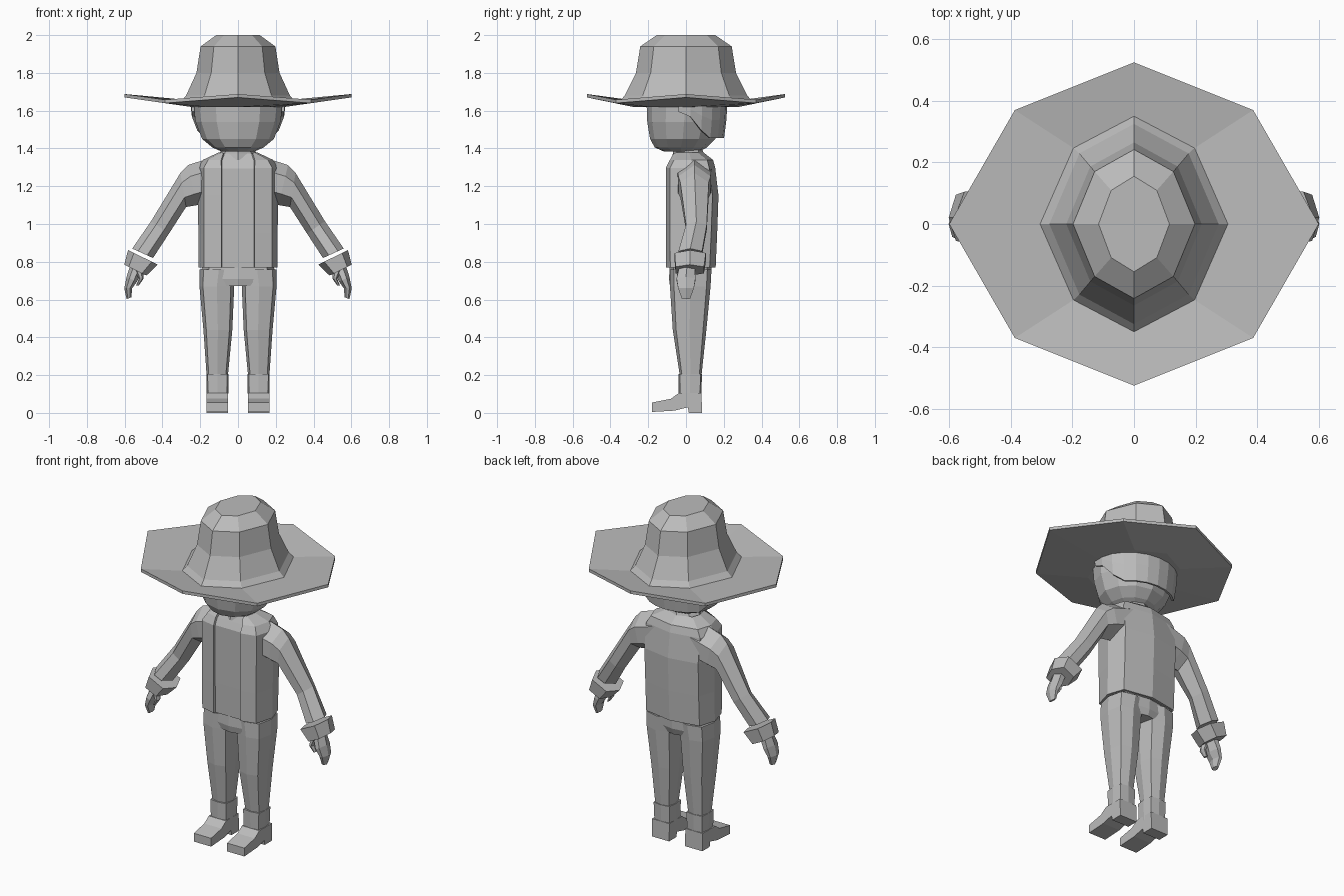
import bpy, bmesh, math

if "Cube" in bpy.data.objects:
    bpy.data.objects.remove(bpy.data.objects["Cube"])

grey = bpy.data.materials.new("plain_grey")
grey.diffuse_color = (0.5, 0.5, 0.5, 1)
grey.use_nodes = True
grey.node_tree.nodes["Principled BSDF"].inputs["Base Color"].default_value = grey.diffuse_color


def loft(name, rings, closed=True, caps=True, mirror=False, thick=0):
    """Skin a list of equal-length point rings into one flat-shaded object."""
    bm = bmesh.new()
    vs = [[bm.verts.new(p) for p in r] for r in rings]
    n = len(vs[0])
    for a, b in zip(vs, vs[1:]):
        for i in range(n if closed else n - 1):
            j = (i + 1) % n
            bm.faces.new((a[i], a[j], b[j], b[i]))
    if caps:
        bm.faces.new(vs[0])
        bm.faces.new(vs[-1])
    bmesh.ops.recalc_face_normals(bm, faces=bm.faces)
    me = bpy.data.meshes.new(name)
    bm.to_mesh(me)
    bm.free()
    me.materials.append(grey)
    ob = bpy.data.objects.new(name, me)
    bpy.context.collection.objects.link(ob)
    if thick:
        m = ob.modifiers.new("thickness", 'SOLIDIFY')
        m.thickness, m.offset = thick, 0
    if mirror:
        ob.modifiers.new("mirror", 'MIRROR')
    return ob


def oval(z, rx, yf, yb, n=12, cx=0):
    """Horizontal oval with half width rx between yf and yb."""
    cy, ry = (yf + yb) / 2, (yb - yf) / 2
    return [(cx + rx * math.cos(2 * math.pi * i / n),
             cy + ry * math.sin(2 * math.pi * i / n), z) for i in range(n)]


def hat_ring(rx, ry, z, dz=0):
    """Octagon; dz lowers its diagonal corners."""
    k, l, d = rx * 0.645, ry * 0.705, z - dz
    return [(rx, 0, z), (k, l, d), (0, ry, z), (-k, l, d),
            (-rx, 0, z), (-k, -l, d), (0, -ry, z), (k, -l, d)]


def leg_ring(z, x0, x1, y0, y1, k=0.8):
    """Chunky octagon filling a rectangle."""
    cx, cy, a, b = (x0 + x1) / 2, (y0 + y1) / 2, (x1 - x0) / 2, (y1 - y0) / 2
    return [(cx + a * u, cy + b * v, z) for u, v in
            ((1, 0), (k, k), (0, 1), (-k, k), (-1, 0), (-k, -k), (0, -1), (k, -k))]


def limb_ring(outer, inner, y0, y1, s=0.28):
    """Six-sided slanted section between an outer and inner (x, z) point."""
    ym = (y0 + y1) / 2
    return [(outer[0] + (inner[0] - outer[0]) * t, y, outer[1] + (inner[1] - outer[1]) * t)
            for t, y in ((0, ym), (s, y0), (1 - s, y0), (1, ym), (1 - s, y1), (s, y1))]


def torso_ring(z, hw, yf, yb):
    e = min(0.087, 0.75 * hw)
    half = [(e, yf), (0.86 * hw, yf + 0.02), (hw, (yf + yb) / 2), (0.85 * hw, yb - 0.03)]
    pts = half + [(0, yb)] + [(-x, y) for x, y in reversed(half)]
    return [(x, y, z) for x, y in pts]


# hat: underside, wavy brim, flange and crown
loft("hat", [hat_ring(0.25, 0.28, 1.62), hat_ring(0.60, 0.525, 1.67, 0.03),
             hat_ring(0.60, 0.525, 1.688, 0.03), hat_ring(0.305, 0.35, 1.65),
             hat_ring(0.275, 0.325, 1.68), hat_ring(0.22, 0.265, 1.80),
             hat_ring(0.198, 0.242, 1.94), hat_ring(0.115, 0.155, 2.0)])

# head
loft("head", [oval(*r) for r in ((1.385, 0.09, -0.12, 0.07), (1.405, 0.135, -0.165, 0.11),
                                 (1.45, 0.19, -0.19, 0.155), (1.54, 0.225, -0.205, 0.185),
                                 (1.62, 0.235, -0.208, 0.20), (1.66, 0.22, -0.20, 0.19))])

# hair: shell round the back with a rising lower edge at the sides
cols = []
for i in range(13):
    a = math.pi * (-0.06 + 1.12 * i / 12)
    s = max(0, math.sin(a))
    low = 1.455 + 0.14 * max(0, 1 - 1.8 * s)
    col = []
    for t in (0, 0.5, 1):
        z = 1.65 + (low - 1.65) * t
        r = 1 - 0.6 * max(0, 1.6 - z)
        col.append((0.243 * r * math.cos(a), 0.213 * r * math.sin(a), z))
    cols.append(col)
loft("hair", cols, closed=False, caps=False, thick=0.014)

# neck and collar
loft("neck", [oval(1.33, 0.08, -0.06, 0.085, 8), oval(1.42, 0.07, -0.06, 0.07, 8)])
loft("collar", [oval(1.34, 0.105, -0.075, 0.10, 8), oval(1.372, 0.10, -0.07, 0.095, 8),
                oval(1.398, 0.085, -0.07, 0.085, 8)])

# shirt under an open jacket
body = [(0.77, 0.203, -0.098, 0.15), (0.95, 0.203, -0.10, 0.158), (1.15, 0.205, -0.10, 0.165),
        (1.295, 0.205, -0.10, 0.148), (1.335, 0.18, -0.08, 0.138), (1.372, 0.10, -0.06, 0.09)]
loft("jacket", [torso_ring(*r) for r in body], closed=False, caps=False, thick=0.014)
loft("shirt", [torso_ring(z, hw - 0.008, yf + 0.006, yb - 0.01) for z, hw, yf, yb in body])

# sleeves, cuffs, hands, thumbs
loft("sleeve", [limb_ring((0.10, 1.365), (0.12, 1.12), -0.05, 0.135),
                limb_ring((0.265, 1.312), (0.215, 1.10), -0.04, 0.13),
                limb_ring((0.305, 1.27), (0.275, 1.09), -0.03, 0.12),
                limb_ring((0.46, 1.015), (0.365, 0.95), 0.00, 0.11),
                limb_ring((0.56, 0.87), (0.45, 0.82), -0.04, 0.085)], mirror=True)
loft("cuff", [limb_ring((0.582, 0.862), (0.425, 0.785), -0.06, 0.105, 0.2),
              limb_ring((0.602, 0.785), (0.485, 0.727), -0.055, 0.095, 0.2)], mirror=True)
loft("hand", [limb_ring((0.565, 0.80), (0.50, 0.77), -0.03, 0.045),
              limb_ring((0.59, 0.72), (0.535, 0.695), -0.05, 0.05),
              limb_ring((0.602, 0.66), (0.56, 0.66), -0.042, 0.042),
              limb_ring((0.59, 0.602), (0.565, 0.612), -0.022, 0.022)], mirror=True)
loft("thumb", [limb_ring((0.55, 0.76), (0.50, 0.745), -0.045, 0.0),
               limb_ring((0.525, 0.71), (0.50, 0.71), -0.048, -0.01),
               limb_ring((0.54, 0.675), (0.525, 0.675), -0.04, -0.015)], mirror=True)

# hips and trouser legs
loft("hips", [leg_ring(0.672, -0.12, 0.12, -0.085, 0.12), leg_ring(0.71, -0.195, 0.195, -0.09, 0.132),
              leg_ring(0.80, -0.19, 0.19, -0.085, 0.135)])
loft("trouser_leg", [leg_ring(0.76, 0.0, 0.203, -0.085, 0.135), leg_ring(0.67, 0.02, 0.204, -0.085, 0.13),
                     leg_ring(0.44, 0.03, 0.183, -0.07, 0.108),
                     leg_ring(0.18, 0.055, 0.165, -0.03, 0.08)], mirror=True)

# boots: shaft, and a foot extruded from its side profile
loft("boot_shaft", [leg_ring(0.205, 0.05, 0.168, -0.04, 0.085, 0.88),
                    leg_ring(0.08, 0.052, 0.165, -0.038, 0.08, 0.88)], mirror=True)
side = [(-0.18, 0.005), (-0.18, 0.055), (-0.08, 0.075), (-0.038, 0.105), (0.082, 0.105),
        (0.085, 0.0), (0.015, 0.0), (0.01, 0.03), (-0.06, 0.012)]
loft("boot_foot", [[(x, y, z) for y, z in side] for x in (0.053, 0.168)], mirror=True)
